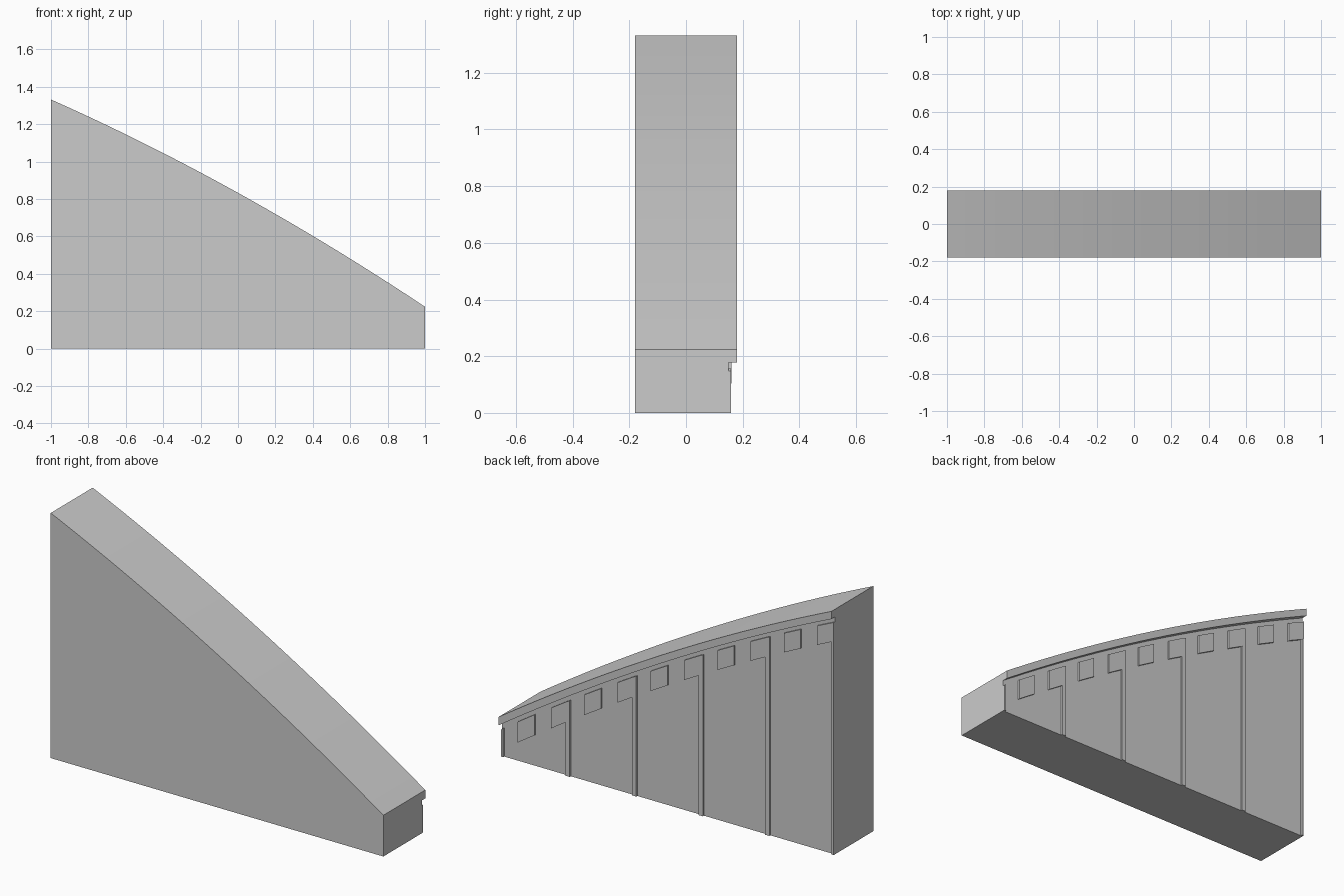
import bpy, bmesh, math

if "Cube" in bpy.data.objects:
    bpy.data.objects.remove(bpy.data.objects["Cube"])

SEG = 40
WALL_Y, CAP_Y, TRIM_Y, FRONT_Y = 0.15, 0.18, 0.16, -0.18

grey = bpy.data.materials.new("plain_grey")
grey.diffuse_color = (0.6, 0.6, 0.6, 1)
grey.use_nodes = True
grey.node_tree.nodes["Principled BSDF"].inputs["Base Color"].default_value = grey.diffuse_color


def top(x, offset=0.0):
    """Height of the curved crest, lowered by a distance square to the curve."""
    slope = 0.554 + 0.11 * x
    return 0.833 - 0.554 * x - 0.055 * x * x - offset * math.sqrt(1 + slope * slope)


def loft(name, x0, x1, n, section):
    """Sweep a (y, z) section along x, closing both ends."""
    bm = bmesh.new()
    rings = []
    for i in range(n + 1):
        x = x0 + (x1 - x0) * i / n
        rings.append([bm.verts.new((x, y, z)) for y, z in section(x)])
    for a, b in zip(rings, rings[1:]):
        for k in range(len(a)):
            j = (k + 1) % len(a)
            bm.faces.new((a[k], a[j], b[j], b[k]))
    bm.faces.new(rings[0])
    bm.faces.new(rings[-1])
    bmesh.ops.recalc_face_normals(bm, faces=bm.faces)
    me = bpy.data.meshes.new(name)
    bm.to_mesh(me)
    bm.free()
    me.materials.append(grey)
    ob = bpy.data.objects.new(name, me)
    bpy.context.collection.objects.link(ob)
    bpy.context.view_layer.objects.active = ob
    ob.select_set(True)
    bpy.ops.object.shade_smooth_by_angle(angle=math.radians(20))
    ob.select_set(False)
    return ob


# Wall with the overhanging coping on the back
def wall_section(x):
    t, c = top(x), top(x, 0.038)
    return [(FRONT_Y, 0), (WALL_Y, 0), (WALL_Y, c), (CAP_Y, c), (CAP_Y, t), (FRONT_Y, t)]


loft("wall", -1, 1, SEG, wall_section)

# Row of raised blocks under the coping
for i in range(10):
    x0 = -1 + 0.2 * i

    def block_section(x):
        lo, hi = top(x, 0.156), top(x, 0.062)
        return [(WALL_Y - 0.02, lo), (TRIM_Y, lo), (TRIM_Y, hi), (WALL_Y - 0.02, hi)]

    loft(f"block_{i + 1}", x0, x0 + 0.1, 2, block_section)

# Narrow upright ribs, cut flush at both ends of the wall
for i in range(6):
    xc = -1 + 0.4 * i
    y = TRIM_Y - 0.0005

    def rib_section(x):
        hi = top(x, 0.063)
        return [(WALL_Y - 0.02, 0), (y, 0), (y, hi), (WALL_Y - 0.02, hi)]

    loft(f"rib_{i + 1}", max(-1, xc - 0.0125), min(1, xc + 0.0125), 1, rib_section)
